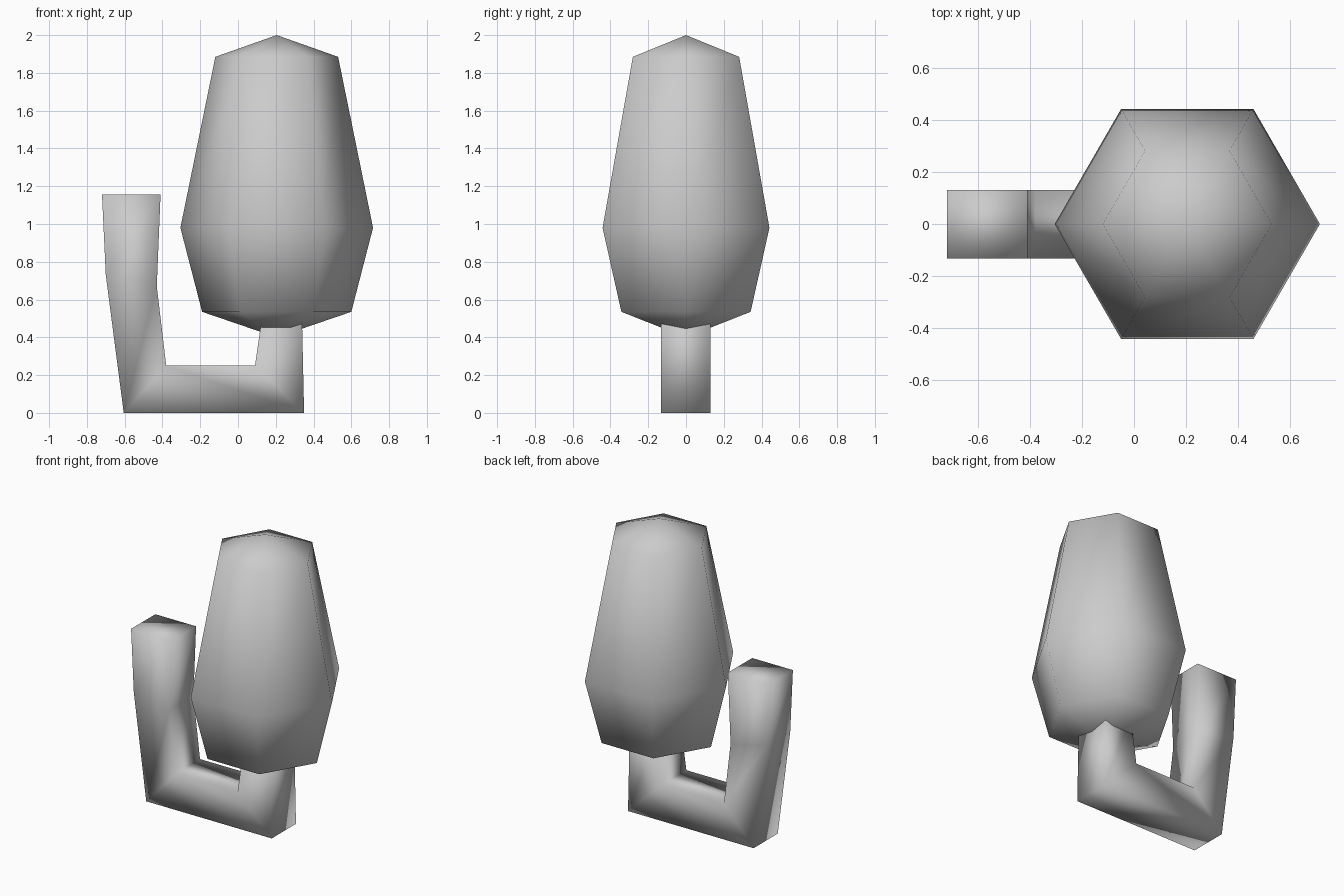
import bpy, math

if "Cube" in bpy.data.objects:
    bpy.data.objects.remove(bpy.data.objects["Cube"])


def make_object(name, verts, faces):
    mesh = bpy.data.meshes.new(name)
    mesh.from_pydata(verts, [], faces)
    for p in mesh.polygons:
        p.use_smooth = True
    obj = bpy.data.objects.new(name, mesh)
    bpy.context.collection.objects.link(obj)
    return obj


# Main body: six-sided lathe with pointed ends
CX, SIDES = 0.205, 6
rings = [(0.395, 0.535), (0.51, 0.98), (0.325, 1.885)]
verts = [(CX + r * math.cos(i * math.tau / SIDES), r * math.sin(i * math.tau / SIDES), z)
         for r, z in rings for i in range(SIDES)]
bottom, top = len(verts), len(verts) + 1
verts += [(CX, 0, 0.40), (CX, 0, 2.0)]
faces = []
last = (len(rings) - 1) * SIDES
for i in range(SIDES):
    j = (i + 1) % SIDES
    for k in range(0, last, SIDES):
        faces.append((k + i, k + j, k + SIDES + j, k + SIDES + i))
    faces.append((bottom, j, i))
    faces.append((top, last + i, last + j))
make_object("main_body", verts, faces)

# Bent side arm: square section swept from arm tip to the stub inside the body
outer = [(-0.72, 1.155), (-0.70, 0.73), (-0.605, 0.0), (0.35, 0.0), (0.337, 0.58)]
inner = [(-0.41, 1.155), (-0.43, 0.67), (-0.38, 0.25), (0.09, 0.25), (0.137, 0.58)]
verts = []
for (ox, oz), (ix, iz) in zip(outer, inner):
    verts += [(ox, -0.133, oz), (ix, -0.133, iz), (ix, 0.13, iz), (ox, 0.13, oz)]
faces = [(0, 1, 2, 3), (19, 18, 17, 16)]
for k in range(0, 16, 4):
    for i in range(4):
        j = (i + 1) % 4
        faces.append((k + j, k + i, k + 4 + i, k + 4 + j))
make_object("side_arm", verts, faces)
